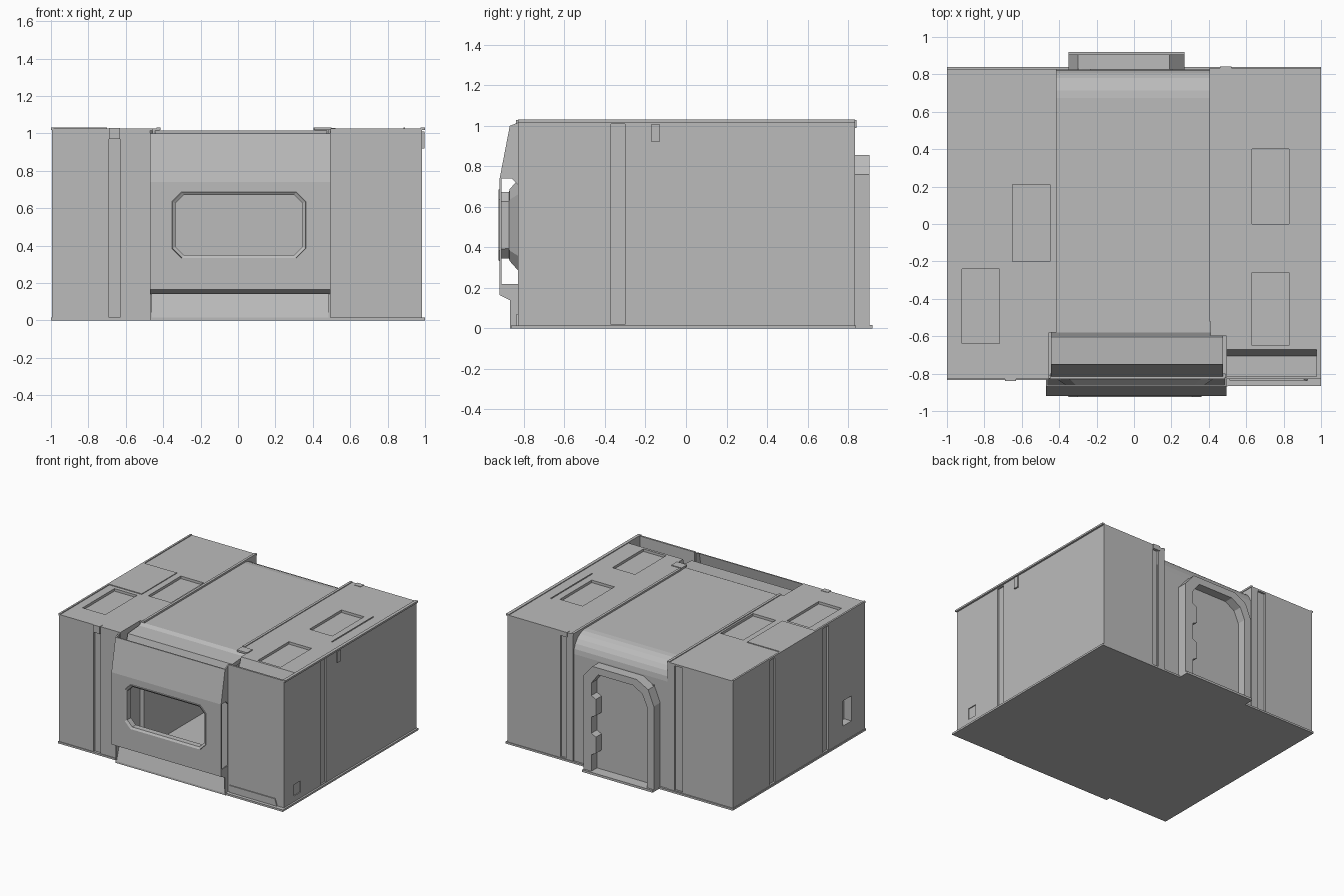
import bpy
import bmesh
import math

cube = bpy.data.objects.get("Cube")
if cube:
    bpy.data.objects.remove(cube, do_unlink=True)

grey = bpy.data.materials.new("plain grey")
grey.use_nodes = True
colour = (0.5, 0.5, 0.5, 1)
grey.diffuse_color = colour
grey.node_tree.nodes["Principled BSDF"].inputs["Base Color"].default_value = colour


def finish(name, bm):
    bmesh.ops.recalc_face_normals(bm, faces=bm.faces)
    mesh = bpy.data.meshes.new(name)
    bm.to_mesh(mesh)
    bm.free()
    mesh.materials.append(grey)
    obj = bpy.data.objects.new(name, mesh)
    bpy.context.collection.objects.link(obj)
    return obj


def place(axis, p, t):
    return {"x": (t, p[0], p[1]), "y": (p[0], t, p[1]), "z": (p[0], p[1], t)}[axis]


def prism(name, axis, pts, a, b):
    """Extrude a flat outline along one axis."""
    bm = bmesh.new()
    face = bm.faces.new([bm.verts.new(place(axis, p, a)) for p in pts])
    new = bmesh.ops.extrude_face_region(bm, geom=[face])["geom"]
    shift = place(axis, (0, 0), b - a)
    bmesh.ops.translate(bm, vec=shift, verts=[v for v in new if isinstance(v, bmesh.types.BMVert)])
    return finish(name, bm)


def box(name, x, y, z):
    return prism(name, "z", [(x[0], y[0]), (x[1], y[0]), (x[1], y[1]), (x[0], y[1])], *z)


def cut(obj, cutters):
    """Subtract each cutter, then remove it."""
    bpy.context.view_layer.objects.active = obj
    for c in cutters:
        mod = obj.modifiers.new("cut", "BOOLEAN")
        mod.operation = "DIFFERENCE"
        mod.solver = "EXACT"
        mod.object = c
        bpy.ops.object.modifier_apply(modifier=mod.name)
        bpy.data.objects.remove(c, do_unlink=True)


def octagon(x0, x1, z0, z1, c):
    return [(x0 + c, z0), (x1 - c, z0), (x1, z0 + c), (x1, z1 - c),
            (x1 - c, z1), (x0 + c, z1), (x0, z1 - c), (x0, z0 + c)]


def cutter(x, y, z):
    return box("cutter", x, y, z)


TOP = 1.025
tall = (0.02, 1.01)

# Side blocks with roof hatches, wall grooves and the front notch
left = box("right_side_block", (-0.995, -0.42), (-0.83, 0.83), (0.01, TOP))
cut(left, [
    cutter((-0.92, -0.72), (-0.64, -0.24), (TOP - 0.02, 1.1)),
    cutter((-0.65, -0.45), (-0.20, 0.21), (TOP - 0.02, 1.1)),
    cutter((-0.455, -0.3), (-1, -0.58), (-0.1, 1.1)),
    cutter((-0.69, -0.63), (-0.9, -0.815), (-0.1, 1.1)),
    cutter((-0.55, -0.48), (0.815, 0.9), tall),
    cutter((-1.1, -0.98), (0.30, 0.37), tall),
    cutter((-1.1, -0.98), (-0.37, -0.30), tall),
    cutter((-1.1, -0.93), (-0.66, -0.55), (0.14, 0.34)),
])
right = box("left_side_block", (0.41, 0.985), (-0.83, 0.835), (0.01, TOP))
trough = [(-0.66, 1.1), (-0.67, TOP), (-0.705, 0.91), (-0.815, 0.91), (-0.815, 1.1)]
cut(right, [
    cutter((0.63, 0.83), (0.0, 0.40), (TOP - 0.02, 1.1)),
    cutter((0.63, 0.83), (-0.65, -0.26), (TOP - 0.02, 1.1)),
    cutter((0.3, 0.495), (-1, -0.58), (-0.1, 1.1)),
    prism("cutter", "x", trough, 0.48, 0.975),
    cutter((0.47, 0.52), (0.82, 0.9), tall),
    cutter((0.973, 1.1), (-0.37, -0.30), tall),
    cutter((0.978, 1.1), (-0.70, -0.62), (0.06, 0.15)),
])

# Central shell: back wall, rounded eave, roof and front ledge
R = 0.15
wall = 0.825
arc = [(wall - R + R * math.cos(a), 1.015 - R + R * math.sin(a))
       for a in [math.radians(i * 15) for i in range(7)]]
shell = [(wall, 0.01)] + arc + [(-0.58, 1.015), (-0.61, 1.0), (-0.75, 0.99), (-0.82, 0.74),
                                (-0.79, 0.74), (-0.73, 0.96), (0.66, 0.96), (0.79, 0.85), (0.79, 0.01)]
prism("central_roof_and_back", "x", shell, -0.445, 0.475)

# Inner front wall with the window opening
outer_win = octagon(-0.41, 0.42, 0.29, 0.73, 0.07)
hole_win = octagon(-0.35, 0.36, 0.335, 0.685, 0.05)
inner = box("inner_front_wall", (-0.45, 0.49), (-0.83, -0.80), (0.01, 0.76))
cut(inner, [prism("cutter", "y", outer_win, -1, -0.7)])

# Window tunnel lofted from ring to ring
bm = bmesh.new()
rings = [(-0.925, hole_win), (-0.915, octagon(-0.335, 0.345, 0.35, 0.67, 0.045)),
         (-0.87, octagon(-0.335, 0.345, 0.35, 0.67, 0.045)), (-0.865, hole_win), (-0.825, outer_win)]
loops = [[bm.verts.new(place("y", p, y)) for p in pts] for y, pts in rings]
for a, b in zip(loops, loops[1:]):
    for i in range(8):
        j = (i + 1) % 8
        bm.faces.new([a[i], a[j], b[j], b[i]])
tunnel = finish("window_tunnel", bm)
mod = tunnel.modifiers.new("thickness", "SOLIDIFY")
mod.thickness = 0.006

# Front screen, bent at the top and tucked in at the bottom
screen_line = [(-0.87, 1.0), (-0.92, 0.74), (-0.92, 0.165), (-0.87, 0.14)]
screen = prism("front_screen", "x",
               screen_line + [(y + 0.01, z) for y, z in reversed(screen_line)], -0.47, 0.495)
cut(screen, [prism("cutter", "y", hole_win, -1, -0.88)])

# Fins joining the screen to the body, and the sloped apron below
for side, x in (("right", -0.47), ("left", 0.485)):
    prism("upper_fin_" + side, "x", [(-0.87, 1.0), (-0.92, 0.74), (-0.86, 0.74), (-0.82, 0.70),
                                     (-0.82, 1.02)], x, x + 0.01)
    prism("lower_fin_" + side, "x", [(-0.92, 0.22), (-0.92, 0.165), (-0.87, 0.14), (-0.87, 0.01),
                                     (-0.82, 0.01), (-0.82, 0.22)], x, x + 0.01)
prism("front_apron", "x", [(-0.87, 0.015), (-0.825, 0.17), (-0.81, 0.17), (-0.81, 0.015)], -0.465, 0.49)

# Floor with front extensions
prism("floor", "z", [(-1, -0.835), (-0.47, -0.835), (-0.47, -0.87), (0.5, -0.87), (0.5, -0.865),
                     (1, -0.865), (1, 0.84), (-1, 0.84)], 0, 0.015)
prism("front_step_plate", "y", [(0.51, 0.01), (0.93, 0.01), (0.91, 0.07), (0.51, 0.07)], -0.838, -0.83)

# Roof rails, edge lips and small plates
for name, x, y in (
        ("roof_rail_right", (-0.435, -0.415), (-0.58, 0.83)),
        ("roof_rail_left", (0.405, 0.425), (-0.52, 0.835)),
        ("edge_lip_right", (-1.0, -0.985), (-0.83, 0.83)),
        ("edge_lip_left", (0.975, 1.0), (-0.83, 0.835)),
        ("raised_roof_plate", (-1.0, -0.70), (-0.21, 0.23)),
        ("roof_corner_plate", (0.41, 0.50), (-0.60, -0.53)),
        ("thin_roof_seam", (0.885, 0.892), (-0.09, 0.43))):
    box(name, x, y, (TOP - 0.008, TOP + 0.006))
box("front_bracket", (-0.69, -0.63), (-0.84, -0.80), (0.97, 1.028))
box("back_bracket", (0.46, 0.52), (0.80, 0.842), (0.99, 1.028))
box("side_latch", (0.98, 0.997), (-0.17, -0.13), (0.92, 1.01))

# Back doorway: arched frame with a stepped inner edge, door leaf and threshold
notches = [(0.2, 0.62), (0.16, 0.6), (0.16, 0.47), (0.2, 0.45), (0.2, 0.32),
           (0.16, 0.3), (0.16, 0.17), (0.2, 0.15), (0.2, 0.01)]
arch_out = [(0.27, 0.01), (0.27, 0.76), (0.19, 0.855), (-0.2, 0.855), (-0.3, 0.8), (-0.35, 0.68), (-0.35, 0.01)]
arch_in = [(-0.29, 0.01), (-0.29, 0.66), (-0.25, 0.75), (-0.17, 0.8), (0.14, 0.8), (0.2, 0.72)]
prism("door_frame", "y", arch_out + arch_in + notches, 0.82, 0.905)
box("door_leaf", (-0.3, 0.21), (0.82, 0.834), (0.01, 0.81))
box("door_threshold", (-0.35, 0.27), (0.82, 0.92), (0, 0.018))
